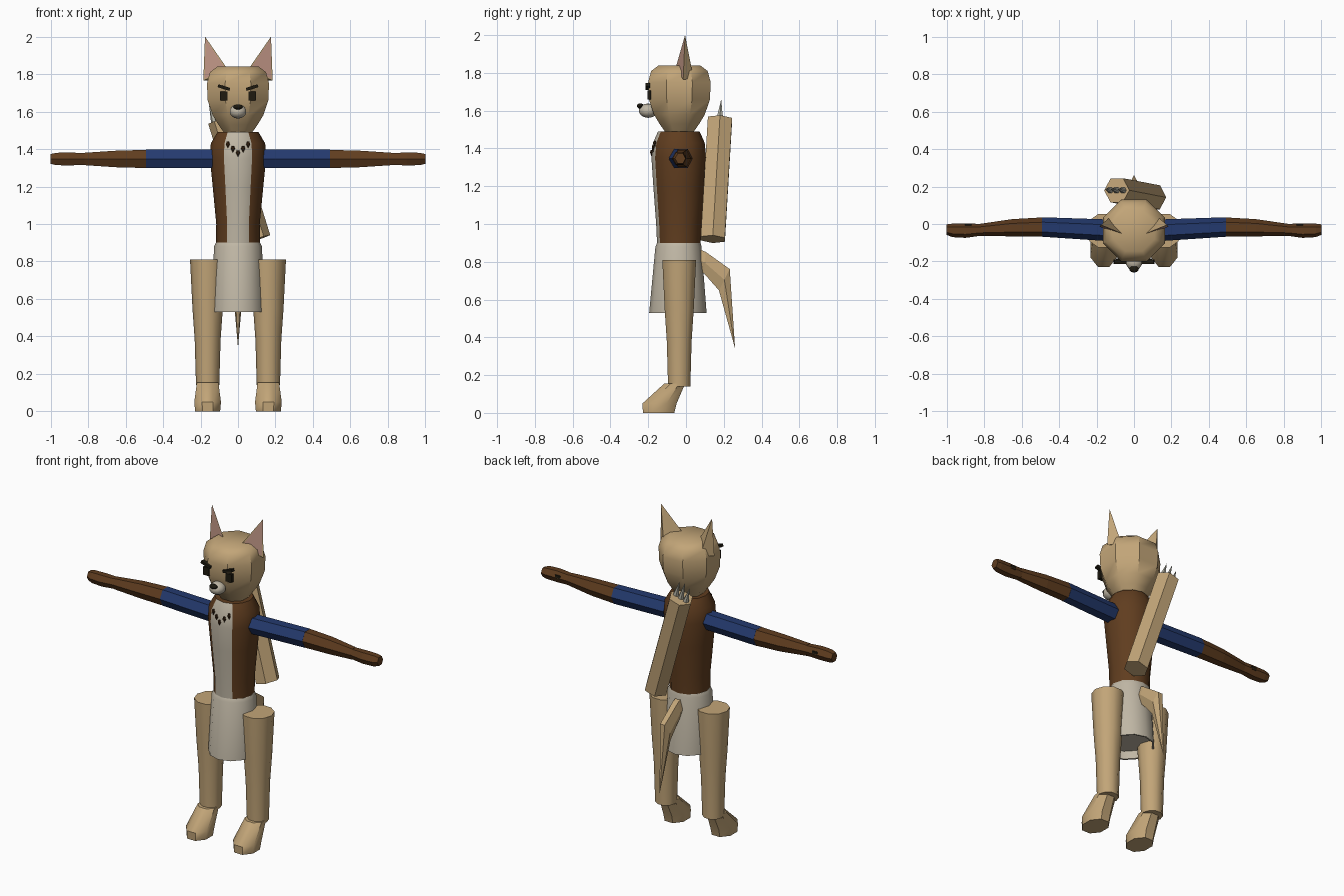
import bpy, bmesh, math
from mathutils import Vector, Matrix

old = bpy.data.objects.get("Cube")
if old:
    bpy.data.objects.remove(old, do_unlink=True)


def material(name, code):
    def linear(c):
        c /= 255
        return c / 12.92 if c < 0.04 else ((c + 0.055) / 1.055) ** 2.4
    rgba = [linear(c) for c in bytes.fromhex(code)] + [1]
    m = bpy.data.materials.new(name)
    m.use_nodes = True
    m.diffuse_color = rgba
    m.node_tree.nodes["Principled BSDF"].inputs["Base Color"].default_value = rgba
    return m


FUR = material("tan fur", "C2A578")
CLOTH = material("pale cloth", "C0B7A5")
LEATHER = material("brown leather", "603D1F")
BLUE = material("blue sleeve", "243A6E")
PINK = material("pink ear", "C09686")
DARK = material("near black", "1E1A10")
STONE = material("grey stone", "B2B0A2")
TOOTH = material("dark brown", "3C2714")


def finish(name, bm, mats, smooth=True):
    bmesh.ops.remove_doubles(bm, verts=bm.verts, dist=1e-5)
    bmesh.ops.recalc_face_normals(bm, faces=bm.faces)
    mesh = bpy.data.meshes.new(name)
    bm.to_mesh(mesh)
    bm.free()
    for m in mats:
        mesh.materials.append(m)
    if smooth:
        for p in mesh.polygons:
            p.use_smooth = True
        mesh.set_sharp_from_angle(angle=math.radians(40))
    ob = bpy.data.objects.new(name, mesh)
    bpy.context.collection.objects.link(ob)
    return ob


def loft(name, rings, sides, mat, smooth=True, phase=0.0):
    """Skin a list of (centre, u, v) ellipses and cap both ends."""
    bm = bmesh.new()
    loops = []
    for c, u, v in rings:
        angles = [math.tau * (i + phase) / sides for i in range(sides)]
        loops.append([bm.verts.new(c + u * math.cos(a) + v * math.sin(a)) for a in angles])
    for a, b in zip(loops, loops[1:]):
        for i in range(sides):
            j = (i + 1) % sides
            bm.faces.new((a[i], a[j], b[j], b[i]))
    for loop, ring in ((loops[0], rings[0]), (loops[-1], rings[-1])):
        if ring[1].length > 0:
            bm.faces.new(loop)
    return finish(name, bm, [mat], smooth)


def flat(x, y, z, rx, ry):
    return Vector((x, y, z)), Vector((rx, 0, 0)), Vector((0, ry, 0))


def across(x, y, z, ry, rz):
    return Vector((x, y, z)), Vector((0, ry, 0)), Vector((0, 0, rz))


def box(name, centre, size, mat, roll=0.0):
    bm = bmesh.new()
    bmesh.ops.create_cube(bm, size=1)
    bm.transform(Matrix.Translation(centre) @ Matrix.Rotation(roll, 4, "Y")
                 @ Matrix.Diagonal((*size, 1)))
    return finish(name, bm, [mat], False)


def ball(name, centre, size, mat):
    bm = bmesh.new()
    bmesh.ops.create_uvsphere(bm, u_segments=10, v_segments=7, radius=1)
    bm.transform(Matrix.Translation(centre) @ Matrix.Diagonal((*size, 1)))
    return finish(name, bm, [mat])


# Head, muzzle and nose
profile = [(1.48, .07), (1.53, .105), (1.58, .135), (1.66, .162),
           (1.75, .166), (1.81, .15), (1.84, .11)]
loft("head", [flat(0, -.035, z, r * 1.08, r * 1.08) for z, r in profile], 8, FUR, phase=.5)
ball("muzzle", (0, -.2, 1.6), (.047, .05, .038), CLOTH)
ball("nose", (0, -.242, 1.625), (.026, .018, .014), DARK)

# Torso with a pale front panel
profile = [(.89, .117, .115), (1.0, .116, .12), (1.2, .135, .135),
           (1.35, .15, .145), (1.43, .145, .137), (1.49, .11, .11)]
torso = loft("torso", [flat(0, -.038, z, rx, ry) for z, rx, ry in profile], 12, LEATHER)
torso.data.materials.append(CLOTH)
for p in torso.data.polygons:
    if abs(p.center.x) < .06 and p.center.y < -.1:
        p.material_index = 1

# Skirt, hollow underneath
loft("skirt", [flat(0, -.038, .9, .118, .115), flat(0, -.04, .88, .128, .122),
               flat(0, -.043, .53, .14, .152), flat(0, -.043, .531, .13, .142),
               flat(0, -.043, .58, .128, .14)], 12, CLOTH)

# Tooth necklace
for i in range(-2, 3):
    x, z = i * .027, 1.375 + abs(i) * .023
    y = -.183 + abs(i) * .009
    loft(f"necklace_tooth_{i + 3}", [flat(x, y, z + .018, .006, .006),
         flat(x, y, z + .004, .011, .008), flat(x, y, z - .018, 0, 0)], 6, TOOTH, False)

# Tail
loft("tail", [(Vector((0, .05, .82)), Vector((.03, 0, 0)), Vector((0, .01, .06))),
              (Vector((0, .1, .795)), Vector((.034, 0, 0)), Vector((0, .005, .066))),
              (Vector((0, .203, .705)), Vector((.032, 0, 0)), Vector((0, .033, .065))),
              (Vector((0, .26, .34)), Vector(), Vector())], 6, FUR, False)

# Quiver and the three points sticking out
bottom, top = Vector((.105, .142, .92)), Vector((-.092, .18, 1.555))
axis = (top - bottom).normalized()
u = Vector((0, 1, 0)).cross(axis).normalized()
v = axis.cross(u)
loft("quiver", [(c, u * .07, v * .074) for c in (bottom, top)], 6, FUR, False)
for i in (-1, 0, 1):
    base = top + u * (i * .036)
    loft(f"arrow_point_{i + 2}", [(base, u * .018, v * .018),
         (base + axis * (.11 - .015 * abs(i)), Vector(), Vector())], 6, STONE, False)

for side, s in (("left", 1), ("right", -1)):
    # Eyes and angled brows
    box(f"{side}_eye", (s * .077, -.194, 1.683), (.04, .02, .05), DARK)
    box(f"{side}_brow", (s * .075, -.202, 1.728), (.066, .024, .016), DARK, -s * .32)

    # Ears: three-sided spikes with an inset pink front
    bm = bmesh.new()
    tip, outer, inner, back = [bm.verts.new((s * x, y, z)) for x, y, z in (
        (.176, -.005, 2.0), (.185, -.015, 1.765), (.055, -.055, 1.825), (.125, .04, 1.77))]
    front = bm.faces.new((tip, outer, inner))
    for f in ((tip, inner, back), (tip, back, outer), (outer, back, inner)):
        bm.faces.new(f)
    bmesh.ops.recalc_face_normals(bm, faces=bm.faces)
    bmesh.ops.inset_region(bm, faces=[front], thickness=.013)
    front.material_index = 1
    finish(f"{side}_ear", bm, [FUR, PINK], False)

    # Sleeve, forearm and hand
    loft(f"{side}_sleeve", [across(s * .13, -.034, 1.347, .058, .057),
         across(s * .49, -.016, 1.347, .052, .057)], 6, BLUE, False)
    loft(f"{side}_forearm", [across(s * .49, -.016, 1.347, .051, .056),
         across(s * .65, -.02, 1.347, .046, .051),
         across(s * .82, -.031, 1.347, .032, .038)], 6, LEATHER, False)
    loft(f"{side}_hand", [across(s * .82, -.031, 1.347, .032, .036),
         across(s * .9, -.036, 1.347, .038, .04),
         across(s * .97, -.034, 1.347, .036, .038),
         across(s, -.03, 1.347, .028, .03)], 6, LEATHER, False)
    box(f"{side}_hand_mark", (s * .885, -.004, 1.352), (.035, .009, .022), DARK)

    # Leg and foot
    loft(f"{side}_leg", [flat(s * .162, -.036, z, r, r) for z, r in
         ((.81, .094), (.55, .081), (.38, .069), (.14, .062))], 10, FUR)
    loft(f"{side}_foot", [flat(s * .162, -.145, 0, .072, .09),
         flat(s * .162, -.14, .05, .077, .098),
         flat(s * .162, -.06, .155, .062, .06)], 8, FUR, phase=.5)
